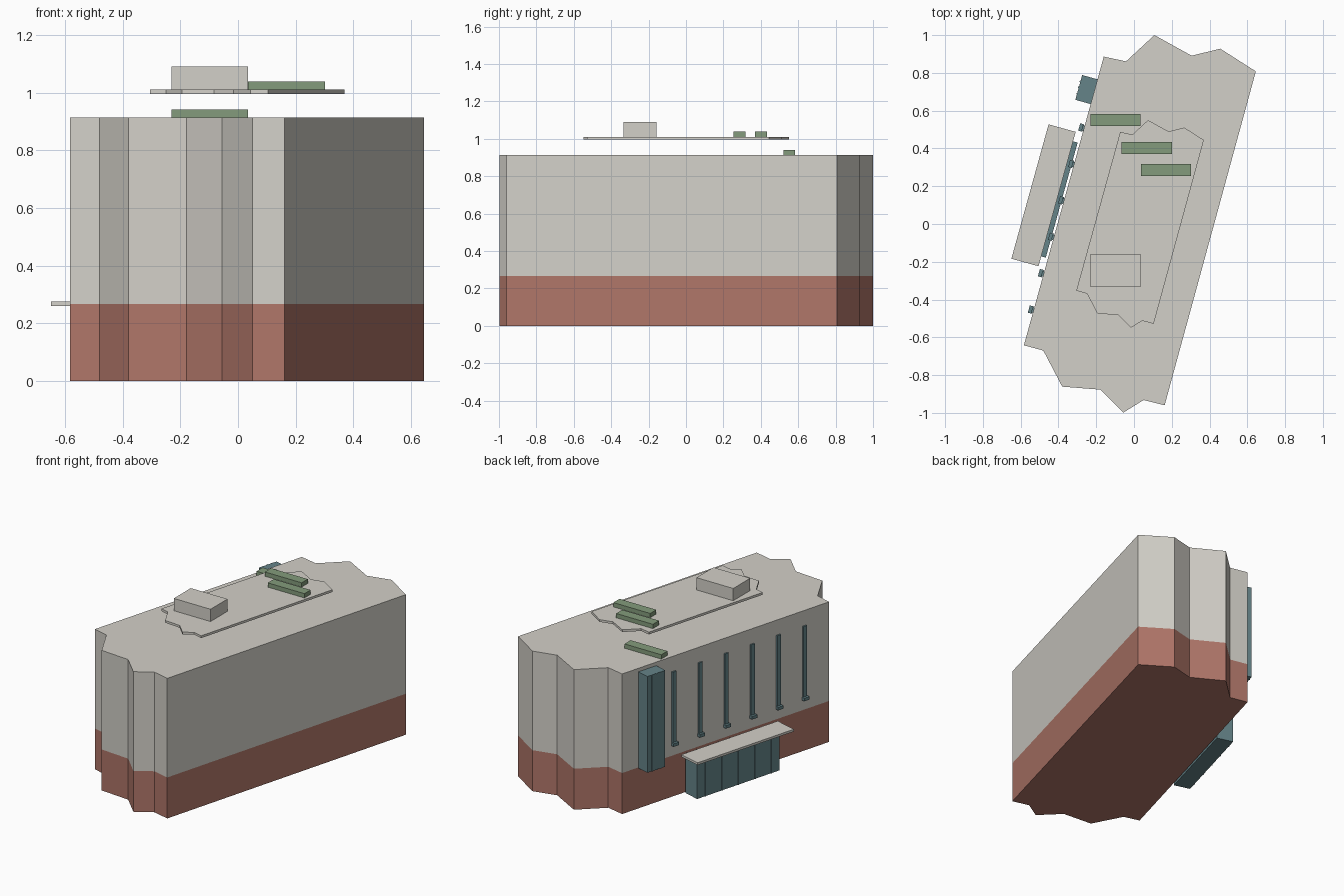
import bpy, bmesh, math
from mathutils import Vector

if "Cube" in bpy.data.objects:
    bpy.data.objects.remove(bpy.data.objects["Cube"])


def material(name, rgb):
    m = bpy.data.materials.new(name)
    m.diffuse_color = (*rgb, 1)
    m.use_nodes = True
    m.node_tree.nodes["Principled BSDF"].inputs["Base Color"].default_value = m.diffuse_color
    return m


STONE = material("pale_stone", (0.65, 0.63, 0.58))
BRICK = material("brick_red", (0.43, 0.18, 0.14))
GLASS = material("teal_glass", (0.13, 0.23, 0.25))
GREEN = material("planter_green", (0.23, 0.33, 0.20))


def prism(name, pts, z0, z1, mat):
    """Extrude a plan outline from z0 to z1."""
    bm = bmesh.new()
    face = bm.faces.new([bm.verts.new((x, y, z0)) for x, y in pts])
    ext = bmesh.ops.extrude_face_region(bm, geom=[face])
    for v in ext["geom"]:
        if isinstance(v, bmesh.types.BMVert):
            v.co.z = z1
    bmesh.ops.recalc_face_normals(bm, faces=bm.faces)
    me = bpy.data.meshes.new(name)
    bm.to_mesh(me)
    bm.free()
    me.materials.append(mat)
    ob = bpy.data.objects.new(name, me)
    bpy.context.collection.objects.link(ob)
    return ob


def box(name, x0, x1, y0, y1, z0, z1, mat):
    return prism(name, [(x0, y0), (x1, y0), (x1, y1), (x0, y1)], z0, z1, mat)


# Building outline with zigzag ends
outline = [(-0.583, -0.642), (-0.48, -0.67), (-0.38, -0.861), (-0.178, -0.877),
           (-0.056, -0.998), (0.051, -0.932), (0.162, -0.96), (0.645, 0.808),
           (0.457, 0.928), (0.305, 0.891), (0.108, 1.0), (-0.042, 0.861),
           (-0.16, 0.886)]

# Left facade frame: s runs along the wall, t points out of it
P0, P1 = Vector(outline[0]), Vector(outline[-1])
U = (P1 - P0).normalized()
N = Vector((-U.y, U.x))


def wall_box(name, s0, s1, t0, t1, z0, z1, mat):
    pts = [P0 + U * s + N * t for s, t in ((s0, t0), (s1, t0), (s1, t1), (s0, t1))]
    return prism(name, pts, z0, z1, mat)


# Main masses
prism("brick_base", outline, 0, 0.267, BRICK)
prism("upper_storeys", outline, 0.267, 0.913, STONE)

# Raised roof slab, a reduced copy of the outline
prism("roof_slab", [(x * 0.55 + 0.015, y * 0.55) for x, y in outline], 0.995, 1.01, STONE)

# Rooftop penthouse and planters
box("penthouse", -0.23, 0.035, -0.333, -0.158, 1.01, 1.09, STONE)
for i, (x, y, z) in enumerate([(-0.23, 0.52, 0.913), (-0.065, 0.37, 1.01), (0.036, 0.255, 1.01)]):
    box(f"planter_{i + 1}", x, x + 0.265, y, y + 0.063, z, z + 0.028, GREEN)

# Entrance canopy and glazed storefront
wall_box("entrance_canopy", 0.424, 1.162, 0.037, 0.186, 0.26, 0.275, STONE)
wall_box("storefront", 0.478, 1.11, 0.012, 0.12, 0, 0.26, GLASS)
for i in range(5):
    s = 0.478 + 0.1264 * (i + 0.5)
    wall_box(f"storefront_mullion_{i + 1}", s - 0.004, s + 0.004, 0.12, 0.124, 0, 0.26, GLASS)

# Glazed stair bay
wall_box("stair_bay", 1.325, 1.461, 0, 0.084, 0.262, 0.89, GLASS)
for i in range(3):
    s = 1.359 + 0.034 * i
    wall_box(f"bay_mullion_{i + 1}", s - 0.004, s + 0.004, 0.084, 0.088, 0.262, 0.89, GLASS)

# Tall strip windows with small sills
for i in range(6):
    s = 0.192 + 0.2 * i
    wall_box(f"strip_window_{i + 1}", s - 0.014, s + 0.014, 0, 0.01, 0.35, 0.815, GLASS)
    wall_box(f"window_sill_{i + 1}", s - 0.02, s + 0.02, 0.004, 0.026, 0.336, 0.356, GLASS)
